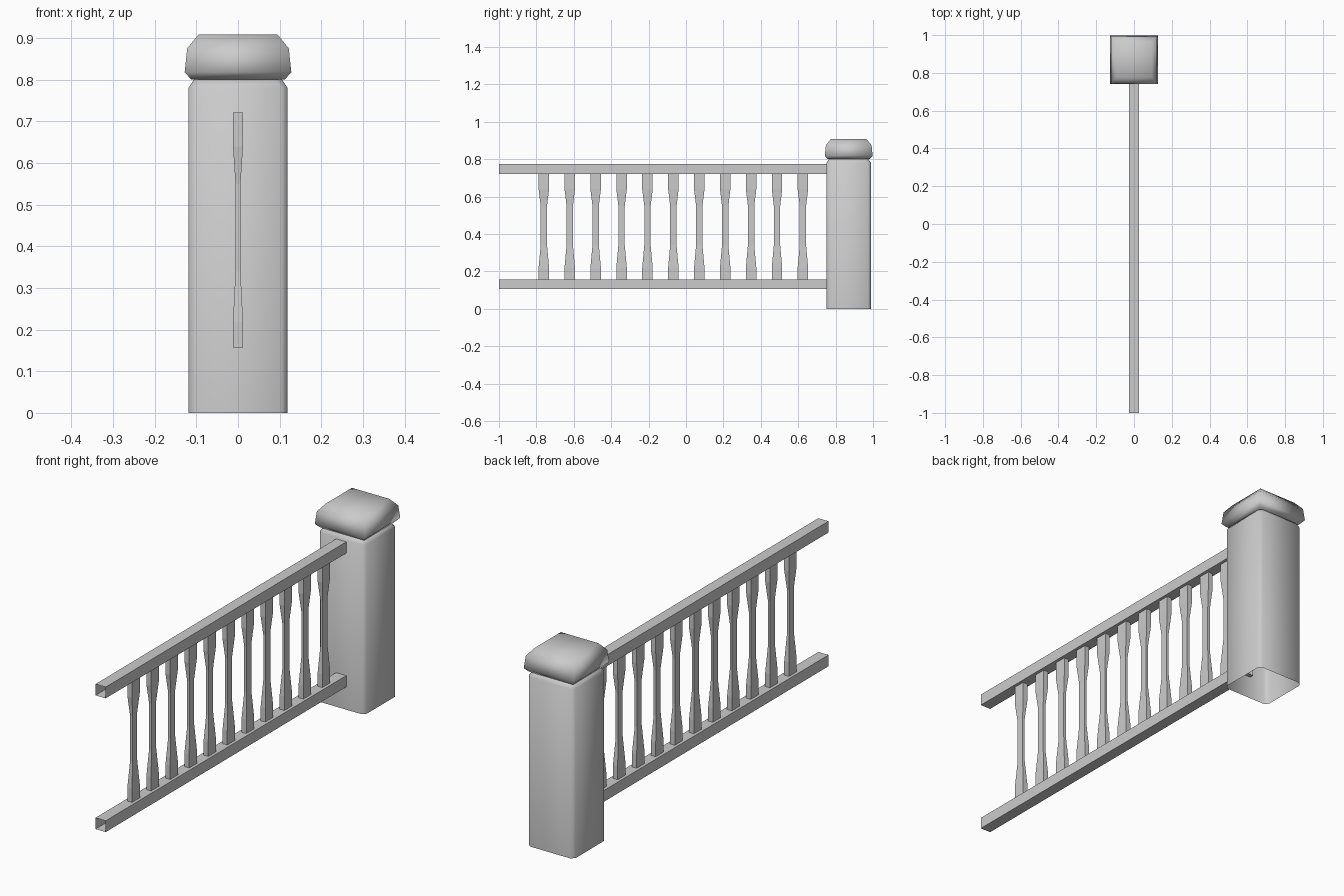
import bpy, bmesh

cube = bpy.data.objects.get("Cube")
if cube:
    bpy.data.objects.remove(cube, do_unlink=True)

gray = bpy.data.materials.new("light gray")
gray.use_nodes = True
gray.diffuse_color = (0.6, 0.6, 0.6, 1)
gray.node_tree.nodes["Principled BSDF"].inputs["Base Color"].default_value = gray.diffuse_color


def outline(hx, hy, cut=0):
    """Rectangle in the plane, with its corners cut when asked."""
    if not cut:
        return [(-hx, -hy), (hx, -hy), (hx, hy), (-hx, hy)]
    return [(-hx + cut, -hy), (hx - cut, -hy), (hx, -hy + cut), (hx, hy - cut),
            (hx - cut, hy), (-hx + cut, hy), (-hx, hy - cut), (-hx, -hy + cut)]


def loft(name, sections, y=0, cut=0, top=False, bottom=False, smooth=None):
    """Stack outlines given as (z, half x, half y) and skin them."""
    bm = bmesh.new()
    rings = [[bm.verts.new((px, py, z)) for px, py in outline(hx, hy, cut)]
             for z, hx, hy in sections]
    for low, high in zip(rings, rings[1:]):
        for i in range(len(low)):
            j = (i + 1) % len(low)
            bm.faces.new((low[i], low[j], high[j], high[i]))
    if bottom:
        bm.faces.new(rings[0][::-1])
    if top:
        bm.faces.new(rings[-1])
    mesh = bpy.data.meshes.new(name)
    bm.to_mesh(mesh)
    bm.free()
    mesh.materials.append(gray)
    obj = bpy.data.objects.new(name, mesh)
    obj.location.y = y
    bpy.context.collection.objects.link(obj)
    if smooth:
        bpy.ops.object.select_all(action='DESELECT')
        obj.select_set(True)
        bpy.context.view_layer.objects.active = obj
        bpy.ops.object.shade_smooth_by_angle(angle=smooth)
    return obj


# Newel post, open underneath, with a softened neck
POST_Y = 0.87
loft("post", [(0, 0.119, 0.119), (0.78, 0.119, 0.119), (0.8, 0.106, 0.106)],
     y=POST_Y, cut=0.016, top=True, smooth=1.2)

# Rounded square cap
loft("post_cap", [(h, r, r) for h, r in
                  ((0.8, 0.112), (0.818, 0.128), (0.875, 0.122), (0.908, 0.095))],
     y=POST_Y, top=True, bottom=True, smooth=1.2)

# Hollow rails, lofted upright and then laid along y
for name, z in (("bottom_rail", 0.131), ("top_rail", 0.747)):
    rail = loft(name, [(0, 0.026, 0.026), (1.77, 0.026, 0.026)], y=-1)
    rail.rotation_euler.x = -1.570796
    rail.location.z = z

# Eleven waisted balusters
profile = [(0.157, 0.012, 0.028), (0.22, 0.012, 0.028), (0.34, 0.006, 0.017),
           (0.55, 0.006, 0.017), (0.64, 0.012, 0.028), (0.721, 0.012, 0.028)]
for i in range(11):
    loft(f"baluster_{i + 1}", profile, y=-0.76 + 0.1385 * i, top=True, bottom=True)
